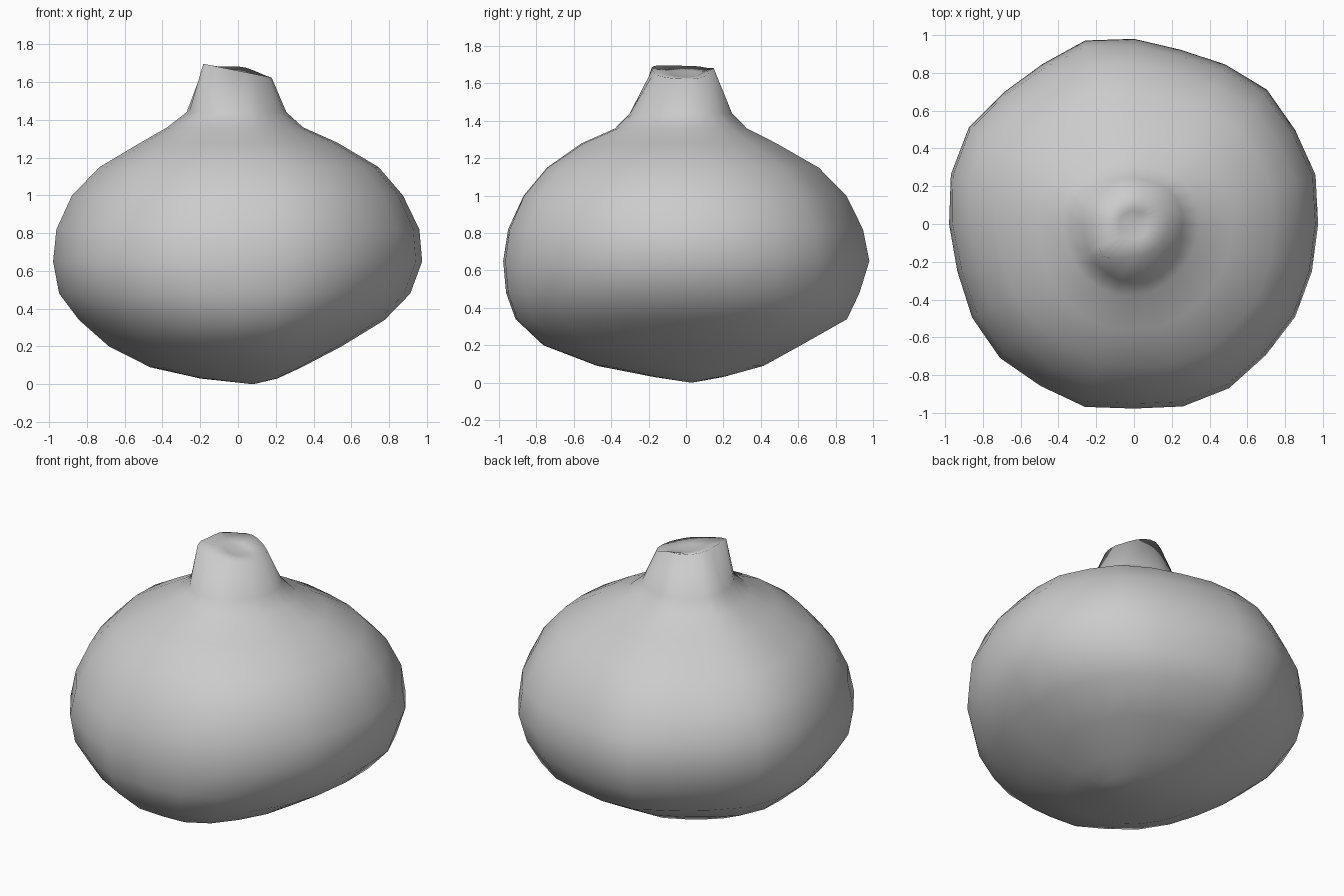
import bpy, bmesh
from math import cos, sin, pi, radians, exp

if "Cube" in bpy.data.objects:
    bpy.data.objects.remove(bpy.data.objects["Cube"])

# Level profile: z, reach to left, right, front, back
LEVELS = [
    (0.03, .20, .21, .17, .20), (0.09, .47, .34, .48, .42),
    (0.20, .69, .55, .77, .62), (0.34, .85, .78, .92, .87),
    (0.48, .955, .92, .97, .94), (0.65, .985, .985, .985, .995),
    (0.82, .965, .97, .96, .96), (1.00, .885, .88, .875, .87),
    (1.15, .74, .75, .75, .72), (1.28, .52, .53, .57, .49),
    (1.36, .38, .35, .39, .33), (1.44, .275, .26, .31, .25),
    (1.66, .17, .18, .17, .15),
]
# Uneven plan outline every 15 degrees, counter-clockwise from +x
PLAN = [.99, 1.01, 1.0, 1.01, .98, .96, .985, 1.01, .98, .985, 1.02, 1.015,
        .99, .975, .99, 1.0, .99, 1.01, .99, 1.015, 1.02, 1.0, 1.0, .99]
# Soft swellings and dents: angle, height, amount
BUMPS = [(45, .30, .035), (225, .60, .02), (315, 1.08, .02),
         (145, .85, .02), (305, 1.38, -.03)]
N = len(PLAN)


def ring(bm, level, tilt=0.0):
    z, left, right, front, back = level
    verts = []
    for i, f in enumerate(PLAN):
        a = 2 * pi * i / N
        c, s = cos(a), sin(a)
        x = c * f * (right if c > 0 else left)
        y = s * f * (back if s > 0 else front)
        bump = sum(amt * max(0, cos(a - radians(d))) ** 6 * exp(-((z - h) / .18) ** 2)
                   for d, h, amt in BUMPS)
        x += c * bump
        y += s * bump
        verts.append(bm.verts.new((x, y, z - tilt * x)))
    return verts


def bridge(bm, a, b):
    for i in range(N):
        j = (i + 1) % N
        bm.faces.new((a[i], a[j], b[j], b[i]))


bm = bmesh.new()
# Bulb and neck
rings = [ring(bm, lv, 0.2 if lv[0] > 1.6 else 0.0) for lv in LEVELS]
# Dished tip of the neck
rings.append(ring(bm, (1.65, .08, .08, .08, .07), 0.2))
for a, b in zip(rings, rings[1:]):
    bridge(bm, a, b)
base = bm.verts.new((0.08, 0.03, 0))
tip = bm.verts.new((0, 0, 1.64))
for i in range(N):
    j = (i + 1) % N
    bm.faces.new((rings[0][j], rings[0][i], base))
    bm.faces.new((rings[-1][i], rings[-1][j], tip))
# Raised corner at the front left and back of the neck rim
for i, v in enumerate(rings[-2]):
    a = 2 * pi * i / N
    corner = max(0, cos(a - radians(225))) ** 8
    v.co.x -= .05 * corner
    v.co.y -= .05 * corner
    v.co.z += .01 * corner + .025 * max(0, cos(a - radians(80))) ** 6
bmesh.ops.recalc_face_normals(bm, faces=bm.faces)

mesh = bpy.data.meshes.new("bulb")
bm.to_mesh(mesh)
bm.free()
mesh.shade_smooth()
bulb = bpy.data.objects.new("bulb", mesh)
bpy.context.collection.objects.link(bulb)
